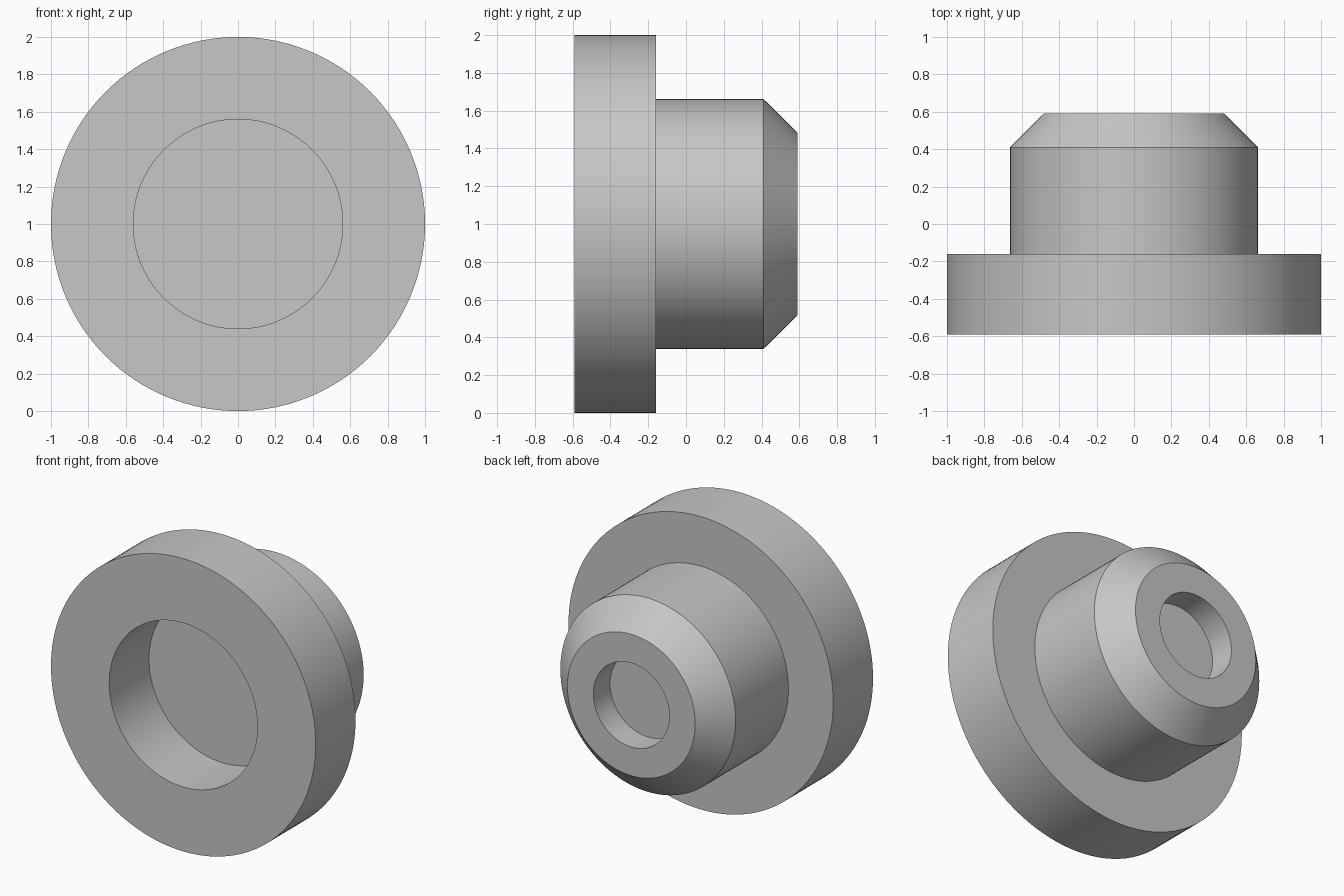
import bpy, bmesh, math
from mathutils import Vector

if "Cube" in bpy.data.objects:
    bpy.data.objects.remove(bpy.data.objects["Cube"], do_unlink=True)

SEGMENTS = 128

# Plain grey material
grey = bpy.data.materials.new("light_grey")
grey.use_nodes = True
colour = (0.57, 0.57, 0.57, 1)
grey.diffuse_color = colour
grey.node_tree.nodes["Principled BSDF"].inputs["Base Color"].default_value = colour


def lathe(name, profile, material):
    """Turn a (radius, y) profile around the y axis at height 1."""
    bm = bmesh.new()
    verts = [bm.verts.new((r, y, 1)) for r, y in profile]
    edges = [bm.edges.new(pair) for pair in zip(verts, verts[1:])]
    bmesh.ops.spin(bm, geom=verts + edges, cent=Vector((0, 0, 1)),
                   axis=Vector((0, 1, 0)), angle=math.tau, steps=SEGMENTS)
    bmesh.ops.remove_doubles(bm, verts=bm.verts, dist=0.0001)
    bmesh.ops.recalc_face_normals(bm, faces=bm.faces)
    mesh = bpy.data.meshes.new(name)
    bm.to_mesh(mesh)
    bm.free()
    mesh.materials.append(material)
    obj = bpy.data.objects.new(name, mesh)
    bpy.context.collection.objects.link(obj)
    bpy.ops.object.select_all(action="DESELECT")
    obj.select_set(True)
    bpy.context.view_layer.objects.active = obj
    bpy.ops.object.shade_smooth_by_angle(angle=math.radians(30))
    return obj


FRONT, SHOULDER, CHAMFER, BACK = -0.59, -0.16, 0.41, 0.59

# Flanged plug: front recess, flange, barrel, chamfer, back recess
lathe("flanged_plug", [
    (0, SHOULDER), (0.56, SHOULDER), (0.56, FRONT),
    (1, FRONT), (1, SHOULDER),
    (0.662, SHOULDER), (0.662, CHAMFER), (0.483, BACK),
    (0.287, BACK), (0.287, CHAMFER), (0, CHAMFER),
], grey)
